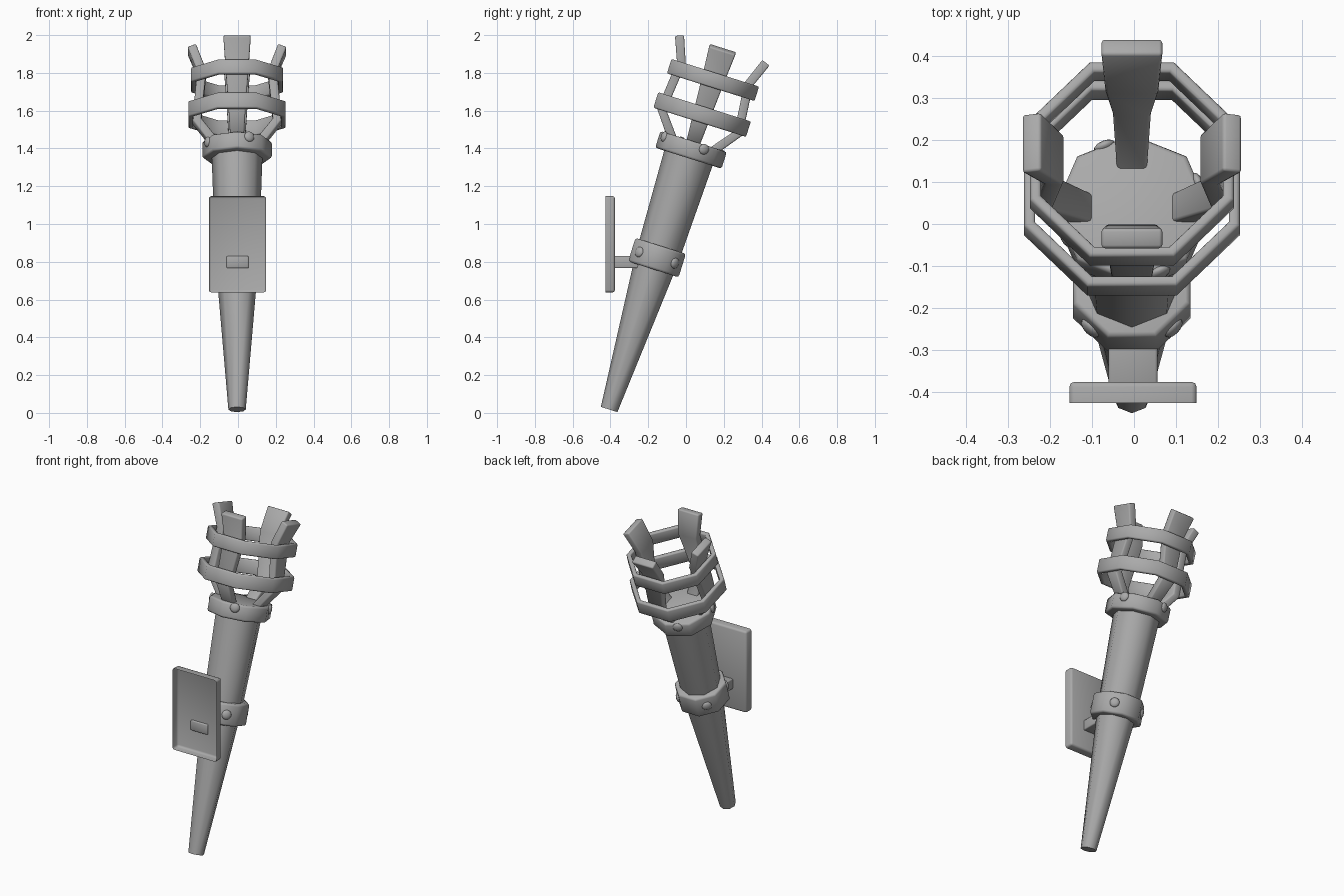
import bpy, bmesh, math
from mathutils import Matrix, Vector

if "Cube" in bpy.data.objects:
    bpy.data.objects.remove(bpy.data.objects["Cube"], do_unlink=True)

# One plain grey for everything
grey = bpy.data.materials.new("plain_grey")
grey.use_nodes = True
colour = (0.4, 0.4, 0.4, 1)
grey.diffuse_color = colour
grey.node_tree.nodes["Principled BSDF"].inputs["Base Color"].default_value = colour

# The torch leans back from the foot of its shaft
LEAN = (Matrix.Translation((-0.005, -0.407, 0.018))
        @ Matrix.Rotation(math.radians(-17.5), 4, 'X'))
EIGHTH = math.pi / 4


def finish(bm, name, bevel=0.0, matrix=LEAN, segments=2):
    """Round the sharp edges, then turn the mesh into an object."""
    bmesh.ops.recalc_face_normals(bm, faces=bm.faces)
    if bevel:
        sharp = [e for e in bm.edges
                 if len(e.link_faces) == 2 and e.calc_face_angle() > 1.0]
        bmesh.ops.bevel(bm, geom=sharp, offset=bevel, segments=segments,
                        affect='EDGES', profile=0.5)
    mesh = bpy.data.meshes.new(name)
    bm.to_mesh(mesh)
    bm.free()
    mesh.materials.append(grey)
    obj = bpy.data.objects.new(name, mesh)
    bpy.context.collection.objects.link(obj)
    obj.matrix_world = matrix
    bpy.ops.object.select_all(action='DESELECT')
    obj.select_set(True)
    bpy.context.view_layer.objects.active = obj
    bpy.ops.object.shade_smooth_by_angle(angle=math.radians(50))
    return obj


def skin(bm, sections, loop):
    """Join matching cross-sections; close into a loop or cap the ends."""
    rows = [[bm.verts.new(p) for p in s] for s in sections]
    pairs = list(zip(rows, rows[1:] + rows[:1])) if loop else list(zip(rows, rows[1:]))
    for a, b in pairs:
        for i in range(len(a)):
            j = (i + 1) % len(a)
            bm.faces.new((a[i], a[j], b[j], b[i]))
    if not loop:
        bm.faces.new(rows[0])
        bm.faces.new(rows[-1])


def octagon(radius, z, turn):
    return [Vector((radius * math.cos(k * EIGHTH + turn),
                    radius * math.sin(k * EIGHTH + turn), z)) for k in range(8)]


def drum(name, profile, turn=0.0, loop=False, bevel=0.0):
    bm = bmesh.new()
    skin(bm, [octagon(r, z, turn) for r, z in profile], loop)
    return finish(bm, name, bevel)


def rivets(name, distance, z, first_angle):
    for k in range(4):
        bm = bmesh.new()
        bmesh.ops.create_uvsphere(bm, u_segments=12, v_segments=8, radius=0.028)
        spot = (Matrix.Rotation(first_angle + k * math.pi / 2, 4, 'Z')
                @ Matrix.Translation((distance, 0, z))
                @ Matrix.Diagonal((0.5, 1, 1, 1)))
        bmesh.ops.transform(bm, matrix=spot, verts=bm.verts)
        finish(bm, f"{name}_{k + 1}")


# Tapered shaft, corner to the front
drum("shaft", [(0.046, 0), (0.115, 0.84), (0.135, 1.42)])

# Bands round the shaft, with domed rivets on alternate flats
FLAT = 1 / math.cos(EIGHTH / 2)
drum("middle_band", [(0.14 * FLAT, 0.778), (0.14 * FLAT, 0.908)],
     turn=EIGHTH / 2, bevel=0.012)
rivets("middle_rivet", 0.14, 0.843, EIGHTH)
drum("collar", [(0.184, 1.395), (0.184, 1.488)], bevel=0.012)
rivets("collar_rivet", 0.17, 1.465, EIGHTH / 2)


# Two flat hoops of the basket
def hoop(name, outer, z, half):
    a, b = outer * FLAT, (outer - 0.026) * FLAT
    drum(name, [(a, z - half), (a, z + half), (b, z + half), (b, z - half)],
         turn=EIGHTH / 2, loop=True, bevel=0.008)


hoop("lower_hoop", 0.257, 1.637, 0.043)
hoop("upper_hoop", 0.243, 1.829, 0.04)


# Four bent prongs, widening upward: distance out, height, half width
PATH = [(0.105, 1.46, 0.035), (0.213, 1.60, 0.045),
        (0.187, 1.865, 0.063), (0.24, 2.0, 0.073)]


def prong(name, angle):
    points = [Vector((r, 0, z)) for r, z, w in PATH]
    sections = []
    for i, (r, z, w) in enumerate(PATH):
        along = (points[min(i + 1, 3)] - points[max(i - 1, 0)]).normalized()
        out = Vector((along.z, 0, -along.x)) * 0.024
        side = Vector((0, w, 0))
        sections.append([points[i] + out + side, points[i] + out - side,
                         points[i] - out - side, points[i] - out + side])
    bm = bmesh.new()
    skin(bm, sections, False)
    bmesh.ops.rotate(bm, verts=bm.verts, matrix=Matrix.Rotation(angle, 3, 'Z'))
    finish(bm, name, 0.008)


for k, label in enumerate(("left", "back", "right", "front")):
    prong(label + "_prong", k * math.pi / 2)


def box(low, high):
    bm = bmesh.new()
    low, high = Vector(low), Vector(high)
    bmesh.ops.create_cube(bm, size=1)
    bmesh.ops.scale(bm, vec=high - low, verts=bm.verts)
    bmesh.ops.translate(bm, vec=(low + high) / 2, verts=bm.verts)
    return bm


# Upright wall plate, a shallow shell open at the front
bm = box((-0.154, -0.427, 0.638), (0.149, -0.376, 1.147))
bmesh.ops.delete(bm, geom=[f for f in bm.faces if f.normal.y < -0.9],
                 context='FACES_ONLY')
finish(bm, "wall_plate", 0.012, Matrix.Identity(4))

# Level arm from the plate to the middle band
finish(box((-0.061, -0.385, 0.766), (0.056, -0.2, 0.83)), "arm", 0.006,
       Matrix.Identity(4))
